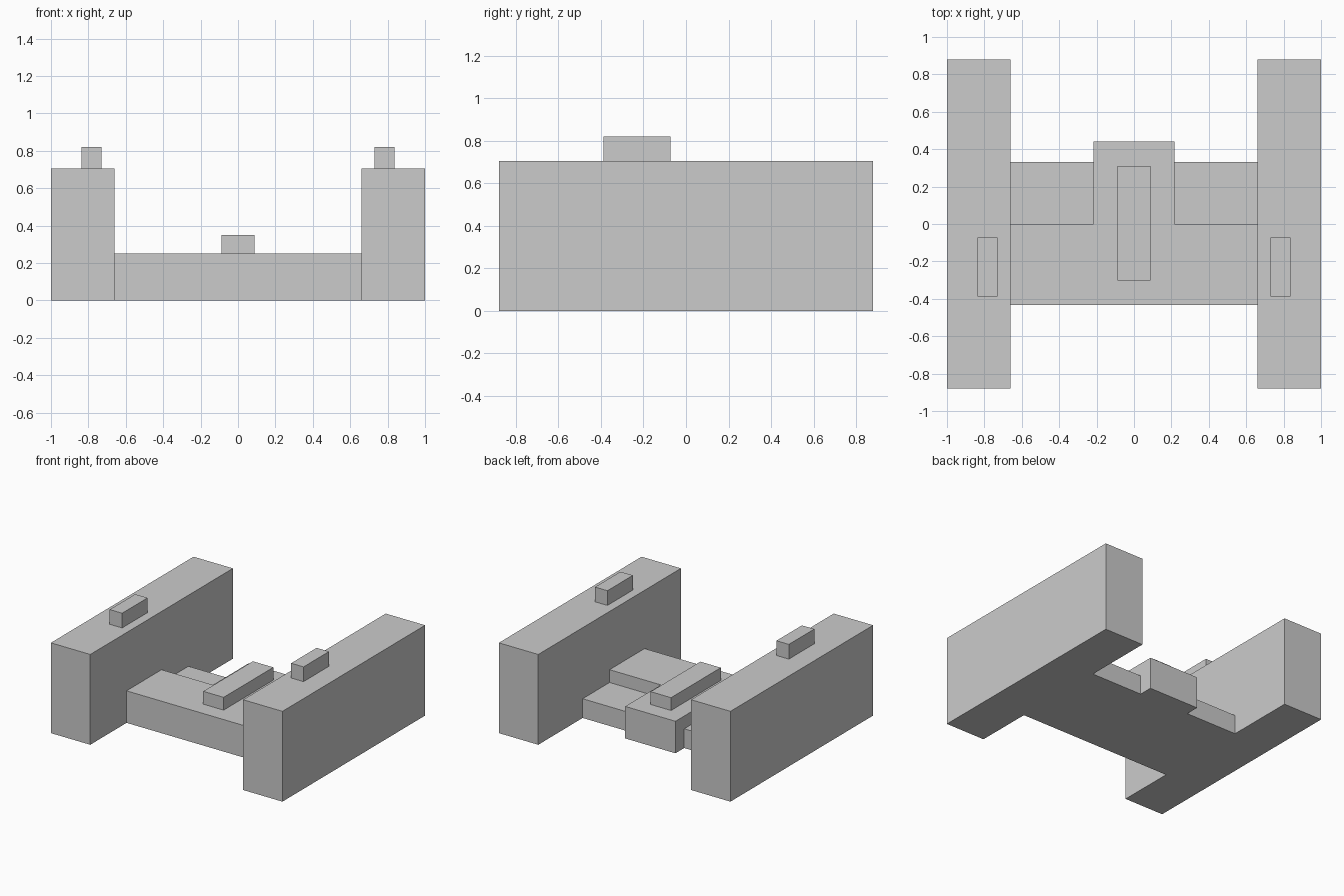
import bpy, bmesh
from mathutils import Matrix, Vector

if "Cube" in bpy.data.objects:
    bpy.data.objects.remove(bpy.data.objects["Cube"])


def box(name, x, y, z):
    """Axis-aligned box from (min, max) ranges."""
    lo, hi = Vector((x[0], y[0], z[0])), Vector((x[1], y[1], z[1]))
    bm = bmesh.new()
    bmesh.ops.create_cube(bm, size=1, matrix=Matrix.Translation((lo + hi) / 2)
                          @ Matrix.Diagonal((*(hi - lo), 1)))
    mesh = bpy.data.meshes.new(name)
    bm.to_mesh(mesh)
    bm.free()
    obj = bpy.data.objects.new(name, mesh)
    bpy.context.collection.objects.link(obj)
    return obj


def mirror_x(obj):
    obj.modifiers.new("mirror", 'MIRROR').use_axis[0] = True


# tall side walls with a small raised block on each
mirror_x(box("side_wall", (0.66, 1.0), (-0.88, 0.88), (0, 0.705)))
mirror_x(box("wall_top_block", (0.73, 0.837), (-0.387, -0.073), (0.705, 0.82)))

# low bridge between the walls
box("bridge", (-0.66, 0.66), (-0.432, 0), (0, 0.25))

# lower steps behind the bridge, either side of the middle block
mirror_x(box("rear_step", (0.217, 0.66), (0, 0.332), (0, 0.15)))

# middle block reaching back, flush with the bridge top
box("rear_middle_block", (-0.217, 0.217), (0, 0.44), (0, 0.25))

# raised bar on the centre line
box("centre_bar", (-0.088, 0.088), (-0.303, 0.31), (0.25, 0.35))
